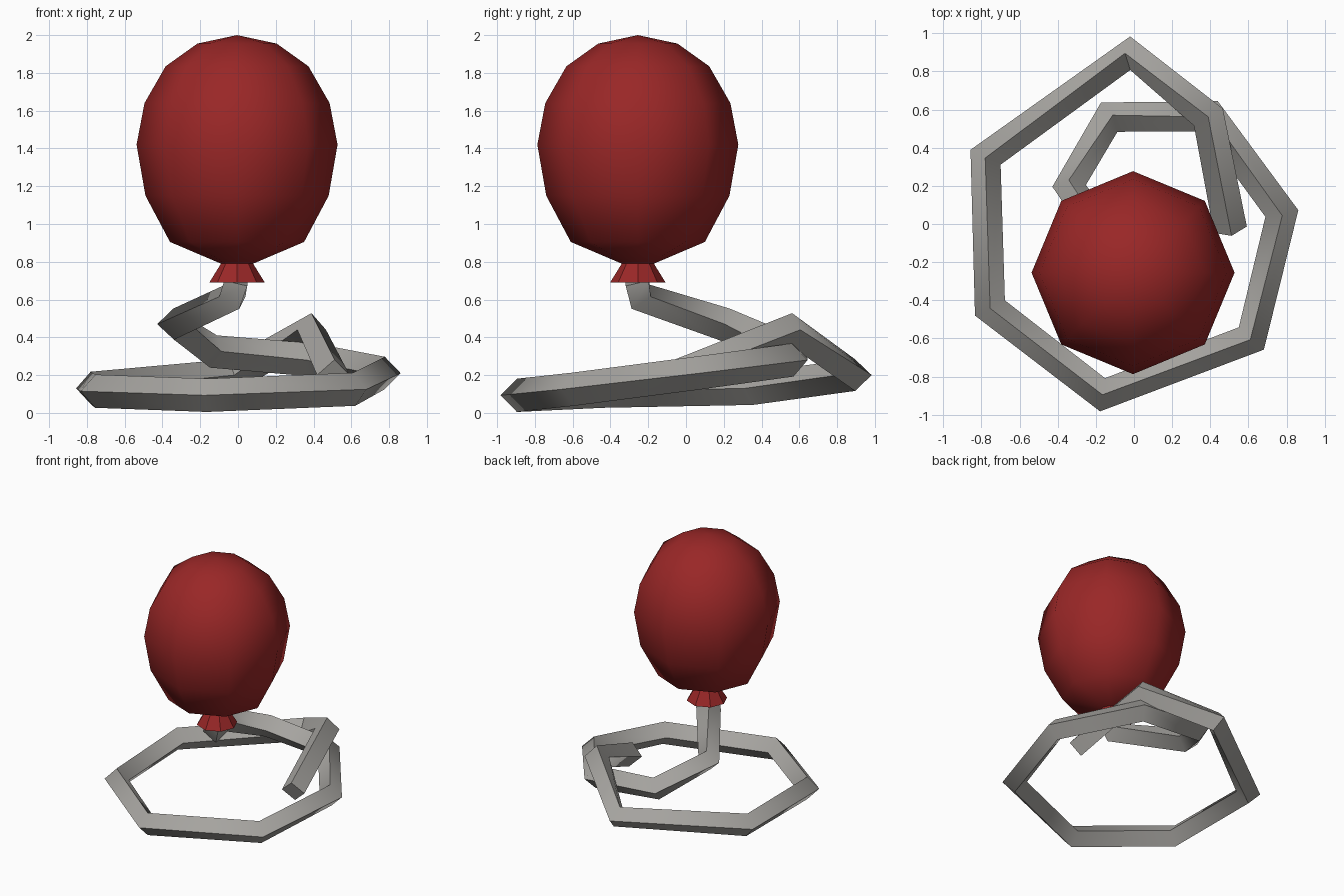
import bpy, bmesh
from math import cos, sin, pi, radians
from mathutils import Vector

cube = bpy.data.objects.get("Cube")
if cube:
    bpy.data.objects.remove(cube)


def material(name, rgb):
    m = bpy.data.materials.new(name)
    m.use_nodes = True
    m.diffuse_color = (*rgb, 1)
    m.node_tree.nodes["Principled BSDF"].inputs["Base Color"].default_value = (*rgb, 1)
    return m


def skin(name, rings, mat, smooth):
    """Join a list of rings into a closed tube; a ring of one point is a tip."""
    bm = bmesh.new()
    loops = [[bm.verts.new(p) for p in ring] for ring in rings]
    for a, b in zip(loops, loops[1:]):
        n = max(len(a), len(b))
        for i in range(n):
            j = (i + 1) % n
            corners = [a[i % len(a)], a[j % len(a)], b[j % len(b)], b[i % len(b)]]
            bm.faces.new(list(dict.fromkeys(corners)))
    for end in (loops[0], loops[-1]):
        if len(end) > 2:
            bm.faces.new(end)
    bmesh.ops.recalc_face_normals(bm, faces=bm.faces)
    mesh = bpy.data.meshes.new(name)
    bm.to_mesh(mesh)
    bm.free()
    mesh.materials.append(mat)
    obj = bpy.data.objects.new(name, mesh)
    bpy.context.collection.objects.link(obj)
    bpy.ops.object.select_all(action="DESELECT")
    obj.select_set(True)
    bpy.context.view_layer.objects.active = obj
    bpy.ops.object.shade_smooth_by_angle(angle=radians(smooth))
    return obj


def lathe(profile, centre, sides=8):
    """Turn (radius, height) pairs into rings around a vertical axis."""
    rings = []
    for r, z in profile:
        count = sides if r > 0 else 1
        rings.append([(centre[0] + r * cos(2 * pi * i / sides),
                       centre[1] + r * sin(2 * pi * i / sides), z) for i in range(count)])
    return rings


def sweep(path, radius):
    """Diamond sections along a path, one corner kept uppermost."""
    pts = [Vector(p) for p in path]
    rings = []
    for i, p in enumerate(pts):
        before = (p - pts[max(i - 1, 0)]).normalized()
        after = (pts[min(i + 1, len(pts) - 1)] - p).normalized()
        along = (before + after).normalized()
        side = along.cross(Vector((0, 0, 1))).normalized()
        up = side.cross(along)
        rings.append([p + d * radius for d in (up, side, -up, -side)])
    return rings


red = material("balloon_red", (0.32, 0.02, 0.02))
grey = material("string_grey", (0.38, 0.37, 0.35))
centre = (-0.005, -0.255)

# Balloon body
body = [(0, 2.0), (0.21, 1.955), (0.378, 1.835), (0.49, 1.64), (0.532, 1.42),
        (0.485, 1.15), (0.355, 0.905), (0.085, 0.79)]
skin("balloon", lathe(body, centre), red, 65)

# Flared knot
skin("knot", lathe([(0.085, 0.79), (0.147, 0.69)], centre), red, 30)

# Coiled string, from the knot down and round to its loose end
path = [(-0.01, -0.26, 0.70), (-0.03, -0.24, 0.615), (-0.34, 0.2, 0.47),
        (-0.13, 0.56, 0.325), (0.40, 0.565, 0.28), (0.775, 0.055, 0.21),
        (0.615, -0.6, 0.125), (-0.165, -0.895, 0.093), (-0.755, -0.44, 0.115),
        (-0.778, 0.35, 0.13), (-0.02, 0.895, 0.2), (0.39, 0.56, 0.44),
        (0.505, -0.03, 0.2)]
skin("string", sweep(path, 0.088), grey, 65)
